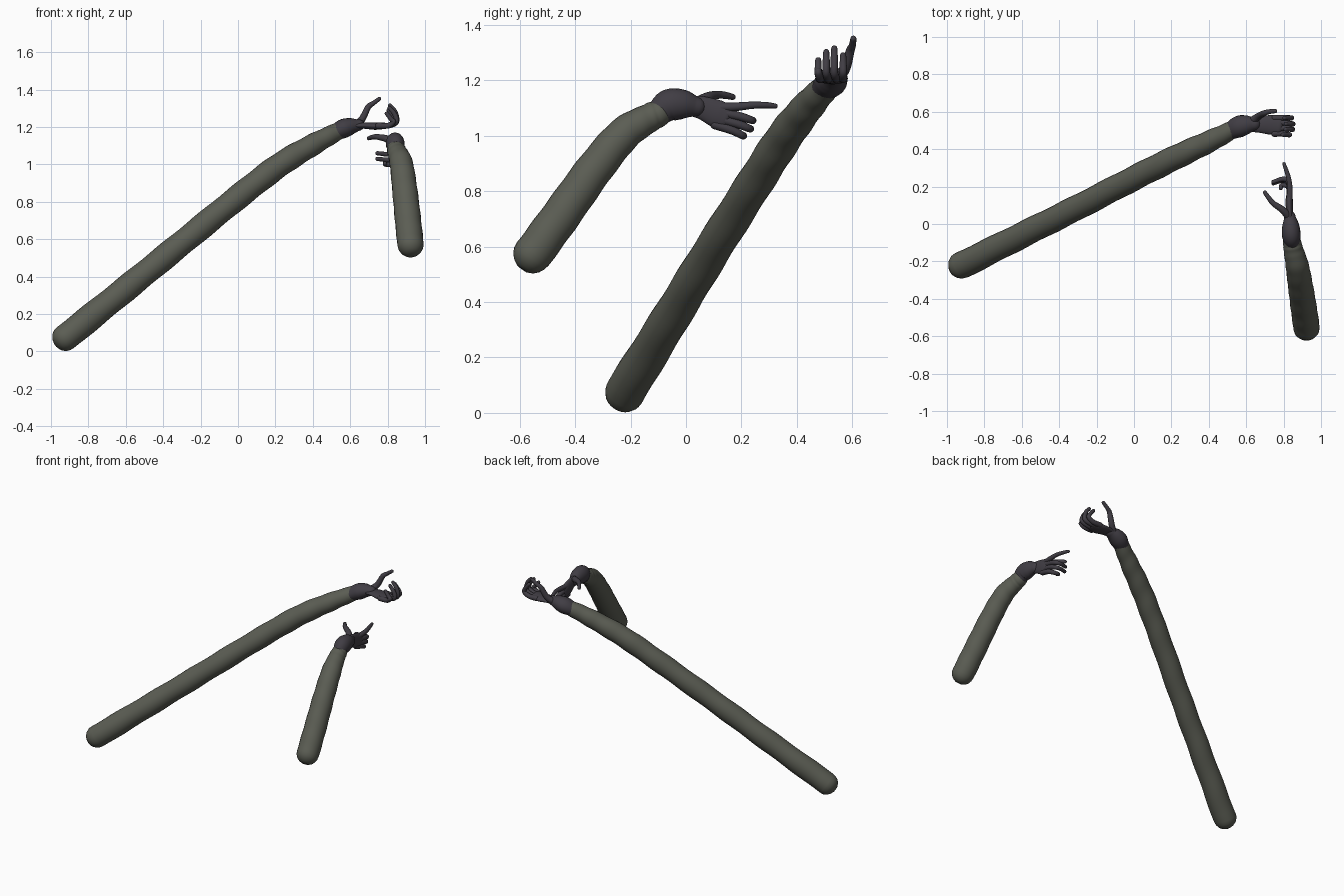
import bpy, bmesh, math
from mathutils import Vector


def material(name, color):
    m = bpy.data.materials.new(name)
    m.diffuse_color = (*color, 1)
    return m


SLEEVE = material("olive grey cloth", (0.105, 0.110, 0.088))
GLOVE = material("dark glove", (0.052, 0.047, 0.058))


def spline(points, t):
    """Catmull-Rom sample of position and radius (x, y, z, r)."""
    n = len(points) - 1
    i = min(int(t * n), n - 1)
    u = t * n - i
    p1, p2 = points[i], points[i + 1]
    p0 = points[i - 1] if i > 0 else p1 * 2 - p2
    p3 = points[i + 2] if i + 2 <= n else p2 * 2 - p1
    return 0.5 * (p1 * 2 + (p2 - p0) * u + (p0 * 2 - p1 * 5 + p2 * 4 - p3) * u * u
                  + (p1 * 3 - p0 - p2 * 3 + p3) * u ** 3)


def tube(name, mat, path, side=(0, 0, 1), flat=1.0, steps=6, sides=14, fold=0.0):
    """Round-ended tube; width lies along side, thickness is width * flat."""
    pts = [Vector(p) for p in path]
    count = steps * (len(pts) - 1)
    samples = [spline(pts, k / count) for k in range(count + 1)]
    centres = [s.to_3d() for s in samples]
    rings = []
    for k, s in enumerate(samples):
        c = centres[k]
        d = (centres[min(k + 1, count)] - centres[max(k - 1, 0)]).normalized()
        rings.append((c, d, s.w))
    # Hemispherical ends
    def cap(c, d, r, sign):
        h = r * min(1.0, flat * 1.2)
        return [(c + d * sign * h * math.sin(a), d, r * math.cos(a))
                for a in (math.pi / 2 * q / 5 for q in range(1, 5))]
    rings = cap(*rings[0], -1)[::-1] + rings + cap(*rings[-1], 1)
    bm = bmesh.new()
    loops = []
    for k, (c, d, r) in enumerate(rings):
        u = Vector(side)
        u = (u - d * u.dot(d)).normalized()
        v = d.cross(u)
        loop = []
        for j in range(sides):
            a = math.tau * j / sides
            rr = r * (1 + fold * math.sin(k * 1.05 + 1.5 * math.sin(a)))
            loop.append(bm.verts.new(c + u * rr * math.cos(a) + v * rr * flat * math.sin(a)))
        loops.append(loop)
    for a, b in zip(loops, loops[1:]):
        for j in range(sides):
            bm.faces.new((a[j], a[(j + 1) % sides], b[(j + 1) % sides], b[j]))
    bm.faces.new(loops[0][::-1])
    bm.faces.new(loops[-1])
    bmesh.ops.recalc_face_normals(bm, faces=bm.faces)
    me = bpy.data.meshes.new(name)
    bm.to_mesh(me)
    bm.free()
    for p in me.polygons:
        p.use_smooth = True
    me.materials.append(mat)
    ob = bpy.data.objects.new(name, me)
    bpy.context.collection.objects.link(ob)
    return ob


# Long sleeved arm
tube("long_sleeve", SLEEVE, [
    (-0.92, -0.22, 0.076, 0.073), (-0.60, -0.06, 0.335, 0.069), (-0.30, 0.09, 0.58, 0.067),
    (0.00, 0.245, 0.825, 0.066), (0.22, 0.355, 0.995, 0.065), (0.40, 0.44, 1.105, 0.058),
    (0.535, 0.508, 1.178, 0.047)], sides=24, steps=9, fold=0.025)
tube("long_arm_cuff", GLOVE, [
    (0.51, 0.495, 1.165, 0.046), (0.56, 0.52, 1.19, 0.058), (0.60, 0.53, 1.203, 0.052),
    (0.64, 0.535, 1.21, 0.036)], side=(0, 1, 0), flat=0.88, sides=20)
tube("long_arm_palm", GLOVE, [
    (0.60, 0.53, 1.205, 0.036), (0.67, 0.532, 1.208, 0.044), (0.73, 0.53, 1.205, 0.052),
    (0.775, 0.525, 1.207, 0.048)], side=(0, 1, 0), flat=0.38, sides=20)
tube("long_arm_thumb", GLOVE, [
    (0.63, 0.55, 1.21, 0.022), (0.665, 0.575, 1.245, 0.019), (0.695, 0.592, 1.305, 0.016),
    (0.72, 0.60, 1.325, 0.013), (0.755, 0.604, 1.35, 0.011)], side=(0, 1, 0))
# Base y, tip y, tip height and reach for each curled finger
for i, (y0, y1, tip, reach) in enumerate([(0.483, 0.477, 1.272, 0.835), (0.512, 0.506, 1.302, 0.85),
                                          (0.541, 0.535, 1.315, 0.852), (0.567, 0.567, 1.29, 0.845)]):
    tube(f"long_arm_finger_{i + 1}", GLOVE, [
        (0.75, y0, 1.207, 0.017), (0.805, y0, 1.208, 0.0155), (reach - 0.004, y1, 1.228, 0.014),
        (reach - 0.012, y1, tip - 0.035, 0.013), (reach - 0.04, y1, tip, 0.011)], side=(0, 1, 0))

# Short sleeved arm
tube("short_sleeve", SLEEVE, [
    (0.922, -0.552, 0.574, 0.071), (0.907, -0.445, 0.72, 0.070), (0.89, -0.33, 0.88, 0.067),
    (0.873, -0.225, 1.005, 0.062), (0.853, -0.14, 1.06, 0.053), (0.845, -0.10, 1.08, 0.049)],
    side=(1, 0, 0), sides=24, steps=9, fold=0.015)
tube("short_arm_cuff", GLOVE, [
    (0.846, -0.10, 1.083, 0.047), (0.841, -0.06, 1.11, 0.058), (0.838, -0.01, 1.113, 0.053),
    (0.834, 0.035, 1.105, 0.036)], flat=0.86, sides=20)
tube("short_arm_palm", GLOVE, [
    (0.835, 0.01, 1.11, 0.036), (0.832, 0.06, 1.10, 0.042), (0.83, 0.11, 1.08, 0.050),
    (0.83, 0.14, 1.068, 0.046)], side=(0, 0.35, 0.94), flat=0.4, sides=20)
tube("short_arm_thumb", GLOVE, [
    (0.83, 0.035, 1.115, 0.021), (0.795, 0.075, 1.137, 0.019), (0.745, 0.11, 1.147, 0.015),
    (0.72, 0.14, 1.146, 0.013), (0.70, 0.168, 1.14, 0.011)])
tube("short_arm_pointing_finger", GLOVE, [
    (0.83, 0.12, 1.102, 0.017), (0.833, 0.185, 1.105, 0.0155), (0.828, 0.24, 1.11, 0.013),
    (0.813, 0.29, 1.11, 0.0115), (0.802, 0.322, 1.107, 0.009)])
# Knuckle and bend positions for the three curled fingers
for i, (y0, z0, y1, z1, tip) in enumerate([(0.145, 1.085, 0.24, 1.055, 0.745),
                                           (0.14, 1.06, 0.232, 1.025, 0.745),
                                           (0.125, 1.04, 0.207, 1.0, 0.785)]):
    tube(f"short_arm_curled_finger_{i + 1}", GLOVE, [
        (0.83, y0 - 0.02, z0, 0.017), (0.832, (y0 + y1) / 2, (z0 + z1) / 2, 0.0155),
        (0.822, y1 - 0.006, z1 + 0.002, 0.014), (0.79, y1, z1, 0.0125),
        (tip, y1 - 0.015, z1 + 0.005, 0.011)])
